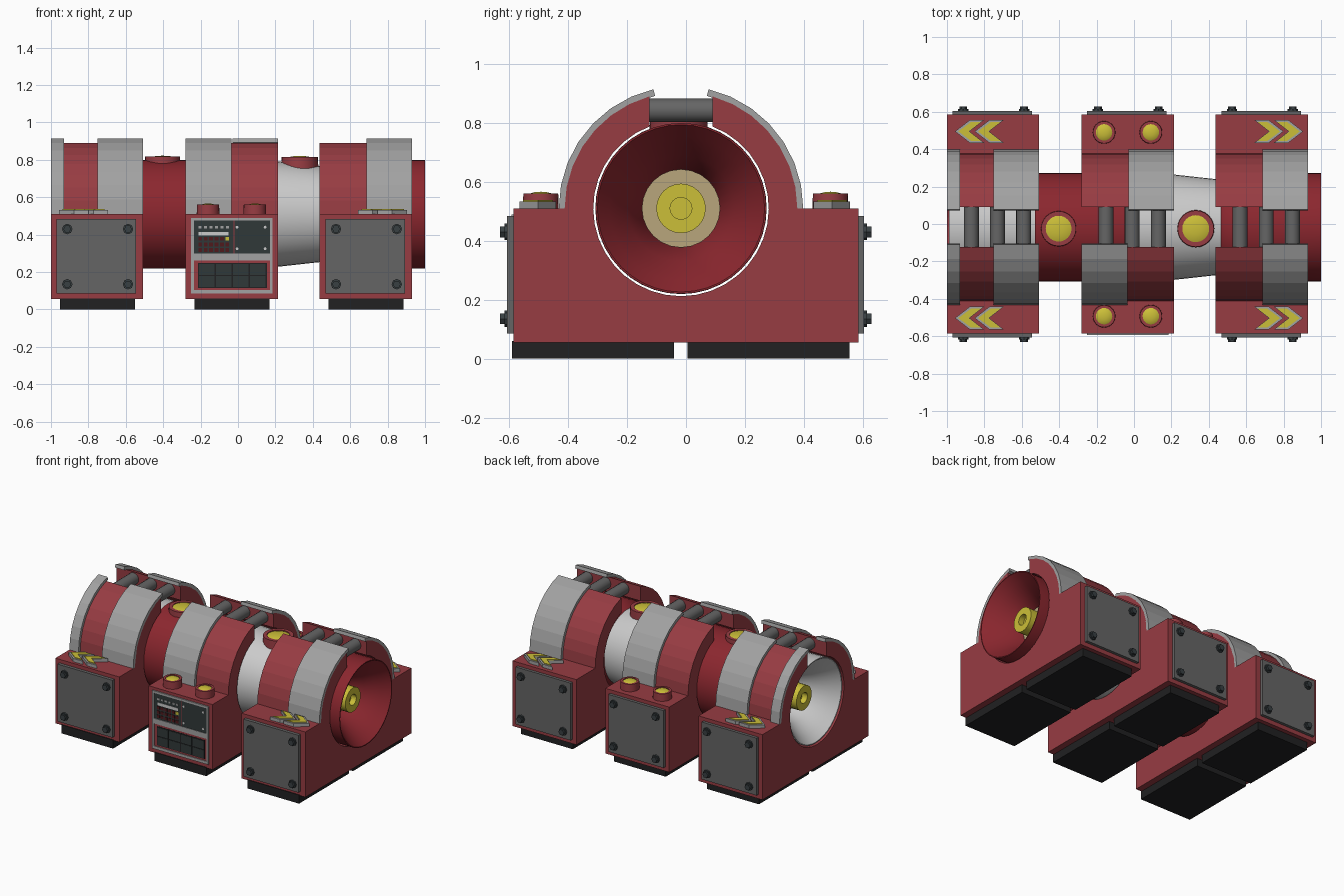
import bpy, bmesh
from math import sin, cos, pi, radians, asin
from mathutils import Vector

if "Cube" in bpy.data.objects:
    bpy.data.objects.remove(bpy.data.objects["Cube"])

def material(name, c):
    m = bpy.data.materials.new(name)
    m.diffuse_color = (*c, 1)
    m.use_nodes = True
    m.node_tree.nodes["Principled BSDF"].inputs["Base Color"].default_value = m.diffuse_color
    return m

RED = material("red_paint", (0.31, 0.045, 0.055))
TUBE = material("deep_red", (0.26, 0.02, 0.028))
YEL = material("yellow", (0.60, 0.52, 0.04))
BEIGE = material("beige", (0.48, 0.38, 0.20))
SILVER = material("silver", (0.55, 0.55, 0.55))
BAND = material("band_grey", (0.36, 0.36, 0.36))
PLATE = material("plate_grey", (0.13, 0.13, 0.13))
BOLT = material("bolt_dark", (0.04, 0.05, 0.055))
DARK = material("rubber_black", (0.015, 0.015, 0.016))
SCREEN = material("screen_dark", (0.03, 0.04, 0.04))
MAROON = material("button_maroon", (0.08, 0.01, 0.012))

CY, CZ = -0.017, 0.51        # axis of the long tube


def finish(name, bm, mat, smooth=False):
    bmesh.ops.remove_doubles(bm, verts=bm.verts, dist=1e-5)
    bmesh.ops.recalc_face_normals(bm, faces=bm.faces)
    me = bpy.data.meshes.new(name)
    bm.to_mesh(me)
    bm.free()
    ob = bpy.data.objects.new(name, me)
    bpy.context.collection.objects.link(ob)
    me.materials.append(mat)
    if smooth:
        bpy.ops.object.select_all(action='DESELECT')
        ob.select_set(True)
        bpy.context.view_layer.objects.active = ob
        bpy.ops.object.shade_smooth_by_angle(angle=radians(35))
    return ob


def prism(name, pts, axis, a, b, mat):
    """Extrude a 2D outline along x (points y,z) or z (points x,y)."""
    bm = bmesh.new()
    vs = [bm.verts.new((a, p, q) if axis == 'x' else (p, q, a)) for p, q in pts]
    f = bm.faces.new(vs)
    ext = bmesh.ops.extrude_face_region(bm, geom=[f])
    d = Vector((b - a, 0, 0)) if axis == 'x' else Vector((0, 0, b - a))
    bmesh.ops.translate(bm, vec=d, verts=[v for v in ext['geom'] if isinstance(v, bmesh.types.BMVert)])
    return finish(name, bm, mat)


def box(name, x0, x1, y0, y1, z0, z1, mat):
    return prism(name, [(x0, y0), (x1, y0), (x1, y1), (x0, y1)], 'z', z0, z1, mat)


def lathe(name, prof, axis, origin, mat, n=32, smooth=True):
    """Spin a closed (along, radius) profile round an axis through origin."""
    bm = bmesh.new()
    rings = []
    for i in range(n):
        c, s = cos(2 * pi * i / n), sin(2 * pi * i / n)
        ring = []
        for t, r in prof:
            p = {'x': (t, r * c, r * s), 'y': (r * c, t, r * s), 'z': (r * c, r * s, t)}[axis]
            ring.append(bm.verts.new(Vector(origin) + Vector(p)))
        rings.append(ring)
    k = len(prof)
    for i in range(n):
        A, B = rings[i], rings[(i + 1) % n]
        for j in range(k):
            if prof[j][1] == 0 and prof[(j + 1) % k][1] == 0:
                continue
            bm.faces.new((A[j], A[(j + 1) % k], B[(j + 1) % k], B[j]))
    bmesh.ops.dissolve_degenerate(bm, dist=1e-6, edges=bm.edges)
    return finish(name, bm, mat, smooth)


def rod(name, axis, a, b, r, origin, mat, n=16):
    return lathe(name, [(a, 0), (a, r), (b, r), (b, 0)], axis, origin, mat, n)


def arc(r, a0, a1, n):
    return [(CY + r * cos(a0 + (a1 - a0) * i / n), CZ + r * sin(a0 + (a1 - a0) * i / n)) for i in range(n + 1)]


def bolt(x, z, y, s):
    rod("bolt_washer", 'y', 0, s * 0.012, 0.028, (x, y, z), BOLT, 8)
    rod("bolt_head", 'y', 0, s * 0.026, 0.021, (x, y, z), BOLT, 6)


def plate(x0, y, s):
    """Side cover plate with four bolts."""
    box("cover_plate", x0 + 0.03, x0 + 0.455, min(y, y + s * 0.022), max(y, y + s * 0.022), 0.085, 0.485, PLATE)
    for bx in (0.087, 0.412):
        for bz in (0.135, 0.43):
            bolt(x0 + bx, bz, y + s * 0.02, s)


def lamp(name, x, y, z, h, r):
    lathe(name + "_ring", [(0, r), (h, r * 0.97), (h, r * 0.72), (0, r * 0.72)], 'z', (x, y, z), RED, 24)
    k = r * 0.73
    lathe(name + "_lens", [(0, 0), (0, k), (h * 0.9, k), (h * 1.0, k * 0.8), (h * 1.08, k * 0.4), (h * 1.1, 0)],
          'z', (x, y, z), YEL, 24)


def chevron(x, y, d):
    """Raised arrow: grey base with a yellow inlay; tip at x, pointing along d."""
    def shape(i):
        pts = [(i * 1.6, 0), (0.08 + i * 0.6, 0.062 - i), (0.157 - i * 1.6, 0.062 - i), (0.077 - i * 0.4, 0),
               (0.157 - i * 1.6, i - 0.062), (0.08 + i * 0.6, i - 0.062)]
        return [(x - d * p, y + q) for p, q in pts]
    prism("chevron_base", shape(0), 'z', 0.505, 0.533, BAND)
    prism("chevron_inlay", shape(0.011), 'z', 0.52, 0.538, YEL)


# module frames: block with arch, open at the top down to the bore
R, H, W = 0.395, 0.298, 0.107
outer, inner = asin(W / R), asin(W / H)
frame = [(-0.585, 0.055), (0.585, 0.055), (0.585, CZ)]
frame += arc(R, 0, pi / 2 - outer, 7)
frame += arc(H, pi / 2 - inner, pi / 2 + inner - 2 * pi, 32)
frame += arc(R, pi / 2 + outer, pi, 7) + [(-0.585, CZ)]
L = 0.493
modules = [-1.0, -0.28, 0.437]
front_bands = [[(0, 0.07), (0.25, L)], [(0, 0.245)], [(0.25, L)]]
back_bands = [[(0, 0.07), (0.25, L)], [(0.25, L)], [(0.25, L)]]
tip = radians(77)

for m, x0 in enumerate(modules):
    prism("module_frame", frame, 'x', x0, x0 + L, RED)
    # curved grey armour bands
    for a, b in back_bands[m]:
        prism("back_band", arc(0.415, 0, tip, 7) + arc(0.392, tip, 0, 7), 'x', x0 + a, x0 + b, BAND)
    for a, b in front_bands[m]:
        prism("front_band", arc(0.415, pi, pi - tip, 7) + arc(0.392, pi - tip, pi, 7), 'x', x0 + a, x0 + b, BAND)
    # cross rods in the top slot
    for dx in (0.13, 0.27, 0.41):
        rod("cross_rod", 'y', -0.125, 0.125, 0.04, (x0 + dx, CY, 0.843), PLATE)
    # feet
    for y0 in (-0.59, 0.005):
        box("foot", x0 + 0.048, x0 + 0.448, y0, y0 + 0.55, 0, 0.06, DARK)
    plate(x0, 0.583, 1)
    if m != 1:
        plate(x0, -0.585, -1)

# arrows on the end modules, lamps on the middle one
for y in (0.495, -0.503):
    for k in (0, 0.105):
        chevron(-0.957 + k, y, -1)
        chevron(0.904 - k, y, 1)
for y in (0.49, -0.493):
    for x in (-0.16, 0.09):
        lamp("shelf_lamp", x, y, 0.505, 0.056, 0.061)

# tube sections with flared ends
O = (0, CY, CZ)
lathe("left_funnel", [(-0.72, 0.12), (-0.85, 0.18), (-0.94, 0.245), (-0.99, 0.284), (-0.99, 0.29), (-0.52, 0.28),
                      (-0.52, 0.12)], 'x', O, SILVER, 40)
rod("red_tube", 'x', -0.53, 0.03, 0.29, O, TUBE, 40)
lathe("tapered_tube", [(0.03, 0), (0.03, 0.291), (0.2, 0.283), (0.5, 0.25), (0.5, 0)], 'x', O, SILVER, 40)
lathe("right_funnel", [(0.73, 0.12), (0.86, 0.18), (0.95, 0.245), (1.0, 0.284), (1.0, 0.29), (0.52, 0.29),
                       (0.46, 0.25), (0.46, 0.12)], 'x', O, TUBE, 40)
for s, e in ((1, 0.0), (-1, 0.01)):
    rod("hub_disc", 'x', s * (0.46 + e), s * (0.78 - e), 0.133, O, BEIGE, 24)
    lathe("hub", [(s * 0.70, 0), (s * 0.70, 0.084), (s * 0.9, 0.084), (s * 0.9, 0.037), (s * 0.86, 0.037),
                  (s * 0.86, 0)], 'x', O, YEL, 24)
lamp("tube_lamp", -0.403, -0.025, 0.765, 0.052, 0.096)
lamp("tube_lamp", 0.33, -0.025, 0.755, 0.06, 0.1)

# control panel on the front of the middle module
F = -0.585


def panel(name, x0, x1, z0, z1, d, mat):
    box(name, x0, x1, F - d, F + 0.01, z0, z1, mat)


for n, a in enumerate([(-0.25, 0.185, 0.475, 0.49), (-0.25, 0.185, 0.262, 0.298), (-0.25, 0.185, 0.085, 0.105),
                       (-0.25, -0.235, 0.105, 0.475), (0.172, 0.185, 0.105, 0.475)]):
    panel("panel_trim", *a, 0.008, BAND)
panel("keypad_panel", -0.235, -0.025, 0.298, 0.475, 0.003, SCREEN)
panel("display_panel", -0.018, 0.172, 0.298, 0.475, 0.005, SCREEN)
panel("keypad_strip", -0.21, -0.05, 0.395, 0.415, 0.005, SILVER)
for i in range(6):
    x = -0.202 + i * 0.029
    panel("indicator", x - 0.008, x + 0.008, 0.432, 0.445, 0.006, BAND)
    for j in range(3):
        z = 0.318 + j * 0.03
        panel("key", x - 0.01, x + 0.01, z - 0.01, z + 0.01, 0.006, YEL if (i, j) == (5, 2) else MAROON)
for x in (-0.005, 0.145):
    for z in (0.325, 0.44):
        rod("display_screw", 'y', 0, -0.008, 0.008, (x, F, z), SILVER, 8)
panel("lower_panel", -0.235, 0.172, 0.105, 0.262, 0.003, RED)
panel("grille_back", -0.215, 0.155, 0.115, 0.248, 0.004, DARK)
for i in range(4):
    for j in range(2):
        x, z = -0.209 + i * 0.091, 0.12 + j * 0.064
        panel("grille_cell", x, x + 0.083, z, z + 0.058, 0.007, SCREEN)
